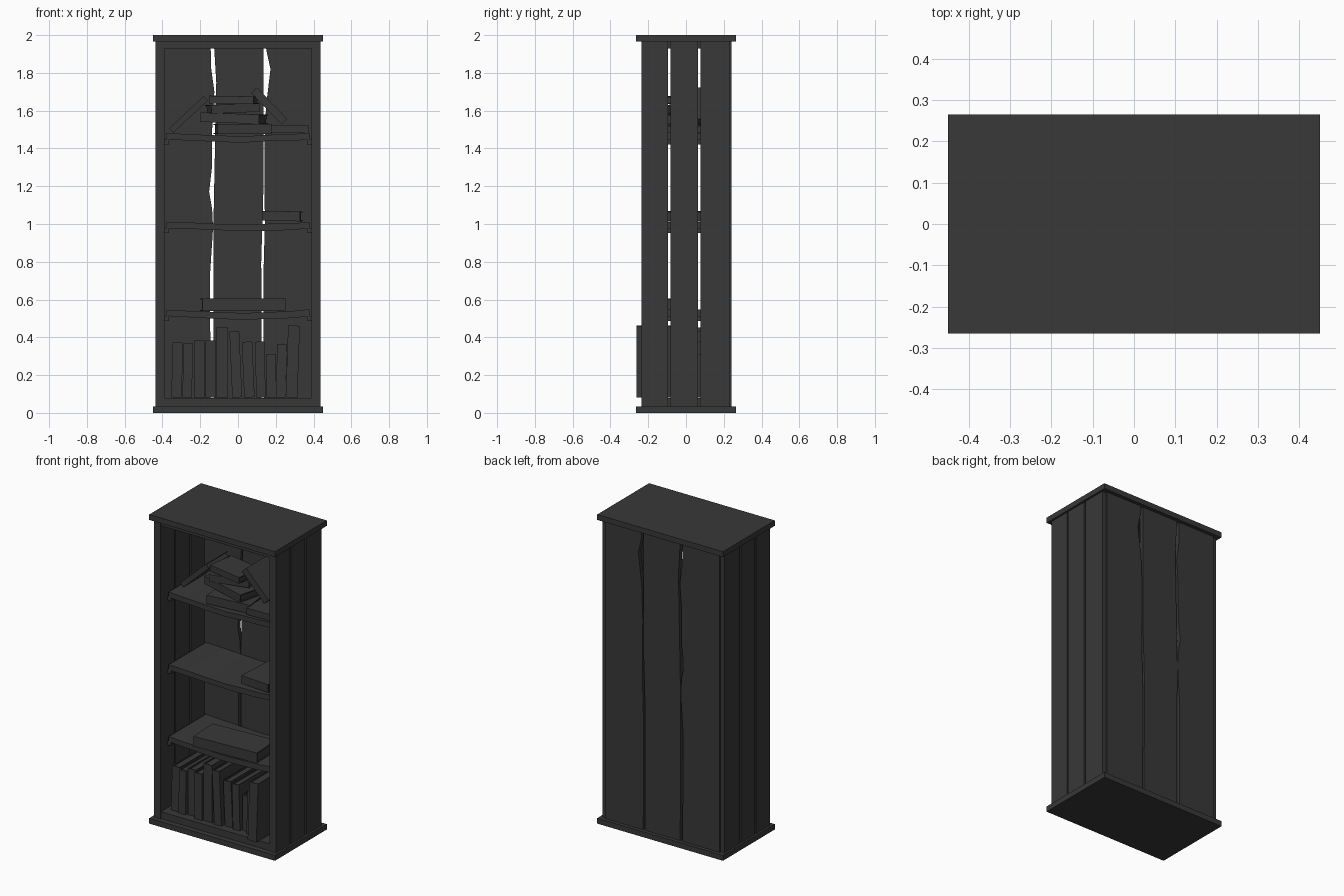
import bpy, bmesh, random
from math import radians, pi
from mathutils import Matrix, Vector, Euler

if "Cube" in bpy.data.objects:
    bpy.data.objects.remove(bpy.data.objects["Cube"])

random.seed(4)
dark = bpy.data.materials.new("dark_wood")
dark.diffuse_color = (0.04, 0.04, 0.04, 1)
dark.use_nodes = True
dark.node_tree.nodes["Principled BSDF"].inputs["Base Color"].default_value = dark.diffuse_color


def finish(name, bm):
    bmesh.ops.recalc_face_normals(bm, faces=bm.faces)
    me = bpy.data.meshes.new(name)
    bm.to_mesh(me)
    bm.free()
    me.materials.append(dark)
    ob = bpy.data.objects.new(name, me)
    bpy.context.collection.objects.link(ob)
    return ob


def add_box(bm, lo, hi):
    lo, hi = Vector(lo), Vector(hi)
    m = Matrix.Translation((lo + hi) / 2) @ Matrix.Diagonal((*(hi - lo), 1))
    bmesh.ops.create_cube(bm, size=1, matrix=m)


def box(name, lo, hi):
    bm = bmesh.new()
    add_box(bm, lo, hi)
    return finish(name, bm)


def slab(name, outline, y0, y1):
    """Extrude an x-z outline along y."""
    bm = bmesh.new()
    f = bm.faces.new([bm.verts.new((x, y0, z)) for x, z in outline])
    r = bmesh.ops.extrude_face_region(bm, geom=[f])
    vs = [g for g in r["geom"] if isinstance(g, bmesh.types.BMVert)]
    bmesh.ops.translate(bm, verts=vs, vec=(0, y1 - y0, 0))
    return finish(name, bm)


def book(name, size, loc, rot=(0, 0, 0)):
    """Two covers, a spine on the -y side and an inset page block."""
    l, d, t = (s / 2 for s in size)
    c, inset = min(0.006, t * 0.3), 0.008
    bm = bmesh.new()
    add_box(bm, (-l, -d, t - c), (l, d, t))
    add_box(bm, (-l, -d, -t), (l, d, -t + c))
    add_box(bm, (-l, -d, -t + c), (l, -d + c, t - c))
    add_box(bm, (-l + inset, -d + c, -t + c), (l - inset, d - inset, t - c))
    ob = finish(name, bm)
    ob.location = loc
    ob.rotation_euler = Euler([radians(a) for a in rot])
    return ob


# Base, top and inner floor / ceiling
box("base_slab", (-0.45, -0.265, 0), (0.45, 0.265, 0.035))
box("top_slab", (-0.45, -0.265, 1.965), (0.45, 0.265, 2))
box("inner_floor", (-0.395, -0.23, 0.035), (0.395, 0.215, 0.08))
box("inner_ceiling", (-0.395, -0.23, 1.93), (0.395, 0.215, 1.965))

# Side planks with open gaps
for side, s in (("left", -1), ("right", 1)):
    for i, (a, b) in enumerate([(-0.235, -0.094), (-0.083, 0.063), (0.076, 0.232)]):
        x0, x1 = sorted((s * 0.39, s * 0.437))
        box(f"{side}_side_plank_{i + 1}", (x0, a, 0.035), (x1, b, 1.965))

# Back planks with chipped edges
Z0, Z1 = 0.035, 1.965
left_edge = [(-0.145, Z0), (-0.147, 0.45), (-0.147, 0.75), (-0.132, 0.98),
             (-0.137, 1.08), (-0.153, 1.17), (-0.138, 1.30), (-0.136, 1.55),
             (-0.125, 1.70), (-0.143, 1.83), (-0.145, Z1)]
mid_right = [(0.135, Z1), (0.135, 1.2), (0.123, 0.8), (0.125, Z0)]
mid_left = [(-0.128, Z0), (-0.13, 1.0), (-0.115, 1.75), (-0.128, Z1)]
right_edge = [(0.147, Z1), (0.15, 1.92), (0.172, 1.82), (0.148, 1.62),
              (0.14, 1.4), (0.142, 1.0), (0.134, 0.7), (0.137, Z0)]
slab("back_plank_left", [(-0.41, Z1), (-0.41, Z0)] + left_edge, 0.215, 0.242)
slab("back_plank_middle", mid_left + mid_right, 0.215, 0.242)
slab("back_plank_right", right_edge + [(0.41, Z0), (0.41, Z1)], 0.215, 0.242)

# Sagging shelves on cleats
xs = [-0.378, -0.25, -0.1, 0.03, 0.15, 0.28, 0.378]
sag = [0, -0.006, -0.013, -0.017, -0.012, -0.008, 0]
for i, z in enumerate((0.547, 1.012, 1.482)):
    top = [(x, z + s + random.uniform(-.002, .002)) for x, s in zip(xs, sag)]
    low = [(x, z2 - 0.035 + random.uniform(-.003, .003)) for x, z2 in top]
    slab(f"shelf_{i + 1}", top + low[::-1], -0.17, 0.21)
    for side, s in (("left", -1), ("right", 1)):
        x0, x1 = sorted((s * 0.365, s * 0.392))
        box(f"shelf_{i + 1}_{side}_cleat", (x0, -0.165, z - 0.06), (x1, 0.205, z - 0.034))

# Standing books: centre x, thickness, height, front y, lean
row = [(-0.322, 0.055, 0.29, -0.18, 1.5), (-0.266, 0.05, 0.285, -0.19, 1.5),
       (-0.206, 0.056, 0.30, -0.175, 0), (-0.145, 0.054, 0.30, -0.20, 0),
       (-0.083, 0.062, 0.37, -0.19, 0), (-0.012, 0.052, 0.35, -0.20, -2.5),
       (0.054, 0.055, 0.295, -0.18, -2.5), (0.118, 0.05, 0.295, -0.19, -1.5),
       (0.176, 0.05, 0.23, -0.17, 0), (0.230, 0.052, 0.28, -0.20, 1.5),
       (0.290, 0.062, 0.38, -0.262, 2)]
for i, (x, t, h, y, lean) in enumerate(row):
    d = 0.26 + 0.02 * (i % 3)
    book(f"standing_book_{i + 1}", (h, d, t), (x, y + d / 2, 0.082 + h / 2), (0, 90 + lean, 0))

# Lying books on the lower shelves
book("wide_book", (0.44, 0.21, 0.066), (0.025, -0.07, 0.572), (0, 0, 3))
book("middle_shelf_book", (0.2, 0.27, 0.052), (0.235, -0.02, 1.042), (0, 1, -3))

# Pile of books on the top shelf
pile = [((0.29, 0.20, 0.055), (0.025, -0.05, 1.503), (0, 0, 6)),
        ((0.32, 0.20, 0.05), (-0.02, 0.0, 1.560), (0, 2, -14)),
        ((0.26, 0.19, 0.045), (-0.03, 0.02, 1.612), (0, -2, 10)),
        ((0.24, 0.18, 0.04), (-0.02, 0.0, 1.657), (0, 1, -10)),
        ((0.20, 0.26, 0.042), (0.27, -0.03, 1.502), (0, 0, 2)),
        ((0.25, 0.22, 0.032), (-0.262, 0.04, 1.580), (0, -43, 0)),
        ((0.23, 0.22, 0.042), (0.165, 0.05, 1.625), (0, 46, 0))]
for i, (size, loc, rot) in enumerate(pile):
    book(f"piled_book_{i + 1}", size, loc, rot)
